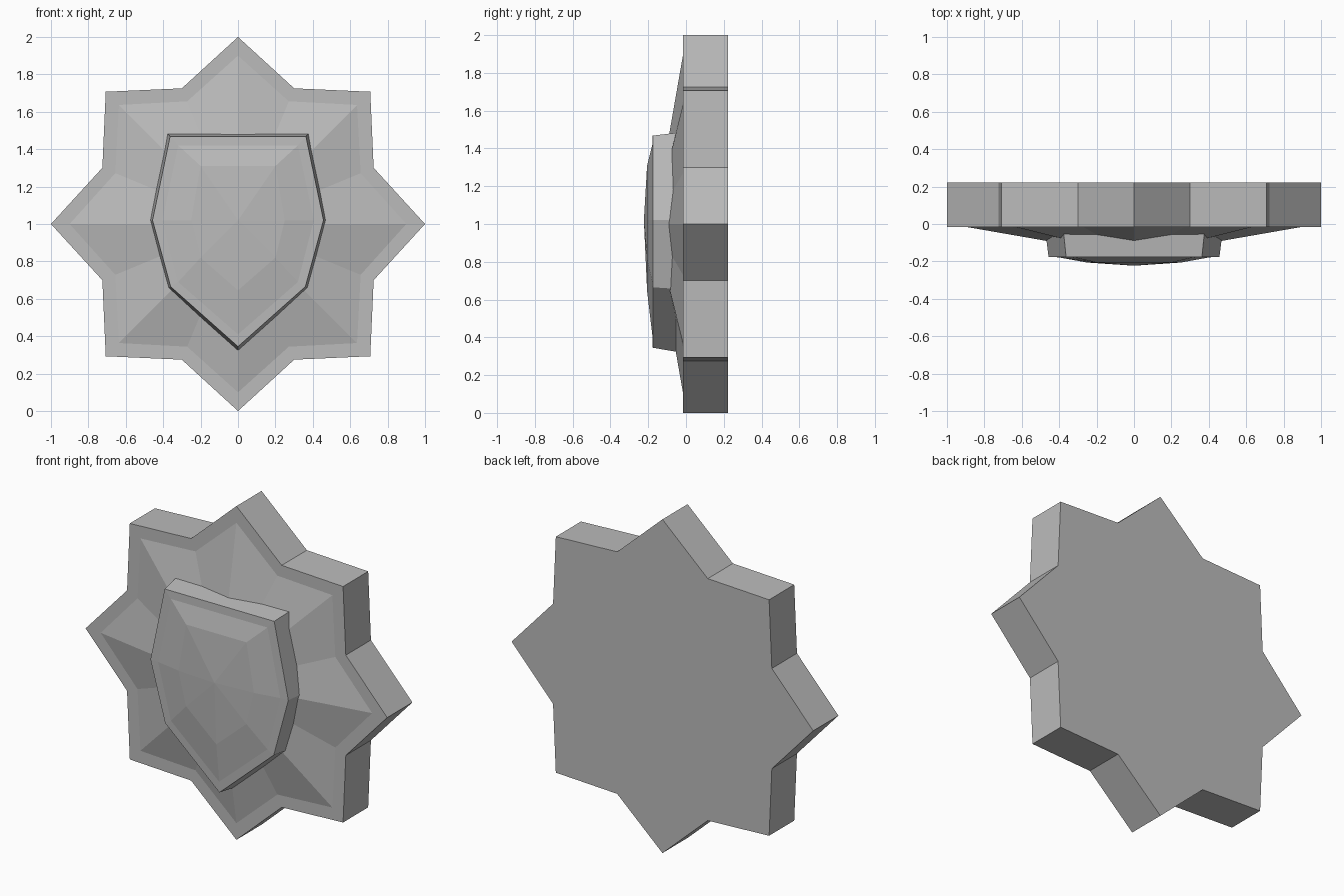
import bpy, bmesh
from math import sin, cos, pi

cube = bpy.data.objects.get("Cube")
if cube:
    bpy.data.objects.remove(cube, do_unlink=True)

stone = bpy.data.materials.new("plain grey")
stone.use_nodes = True
stone.diffuse_color = (0.5, 0.5, 0.5, 1)
stone.node_tree.nodes["Principled BSDF"].inputs["Base Color"].default_value = (0.5, 0.5, 0.5, 1)


def loft(name, rings, apex):
    """Join (outline, y) rings from back to front, cap the back, end in a point."""
    bm = bmesh.new()
    loops = [[bm.verts.new((x, y, z)) for x, z in outline] for outline, y in rings]
    bm.faces.new(loops[0])
    n = len(loops[0])
    for a, b in zip(loops, loops[1:]):
        for i in range(n):
            j = (i + 1) % n
            bm.faces.new((a[i], a[j], b[j], b[i]))
    tip = bm.verts.new(apex)
    for i in range(n):
        bm.faces.new((loops[-1][i], loops[-1][(i + 1) % n], tip))
    bmesh.ops.recalc_face_normals(bm, faces=bm.faces)
    mesh = bpy.data.meshes.new(name)
    bm.to_mesh(mesh)
    bm.free()
    mesh.materials.append(stone)
    obj = bpy.data.objects.new(name, mesh)
    bpy.context.collection.objects.link(obj)
    return obj


def star(outer, inner):
    """Eight-pointed outline centred at mid height."""
    radii = (outer, inner)
    return [(radii[i % 2] * sin(i * pi / 8), 1 + radii[i % 2] * cos(i * pi / 8))
            for i in range(16)]


def shield(top_x, top_z, side_x, low_x, low_z, tip_z):
    """Mirrored seven-cornered shield outline."""
    half = [(top_x, top_z), (side_x, 1.02), (low_x, low_z)]
    return half + [(0, tip_z)] + [(-x, z) for x, z in reversed(half)]


# Star plate: straight walls, flat rim, shallow faceted pyramid
loft("star_plate",
     [(star(1, 0.785), 0.223), (star(1, 0.785), -0.015), (star(0.9, 0.71), -0.015)],
     (0, -0.172, 1))

# Shield boss: slightly flared wall sunk in the star, flat rim, domed facets
loft("shield_boss",
     [(shield(0.378, 1.485, 0.475, 0.375, 0.655, 0.32), -0.03),
      (shield(0.363, 1.468, 0.457, 0.36, 0.665, 0.345), -0.176),
      (shield(0.32, 1.42, 0.405, 0.32, 0.69, 0.41), -0.178),
      (shield(0.2, 1.31, 0.25, 0.2, 0.82, 0.645), -0.206)],
     (0, -0.223, 1.02))
